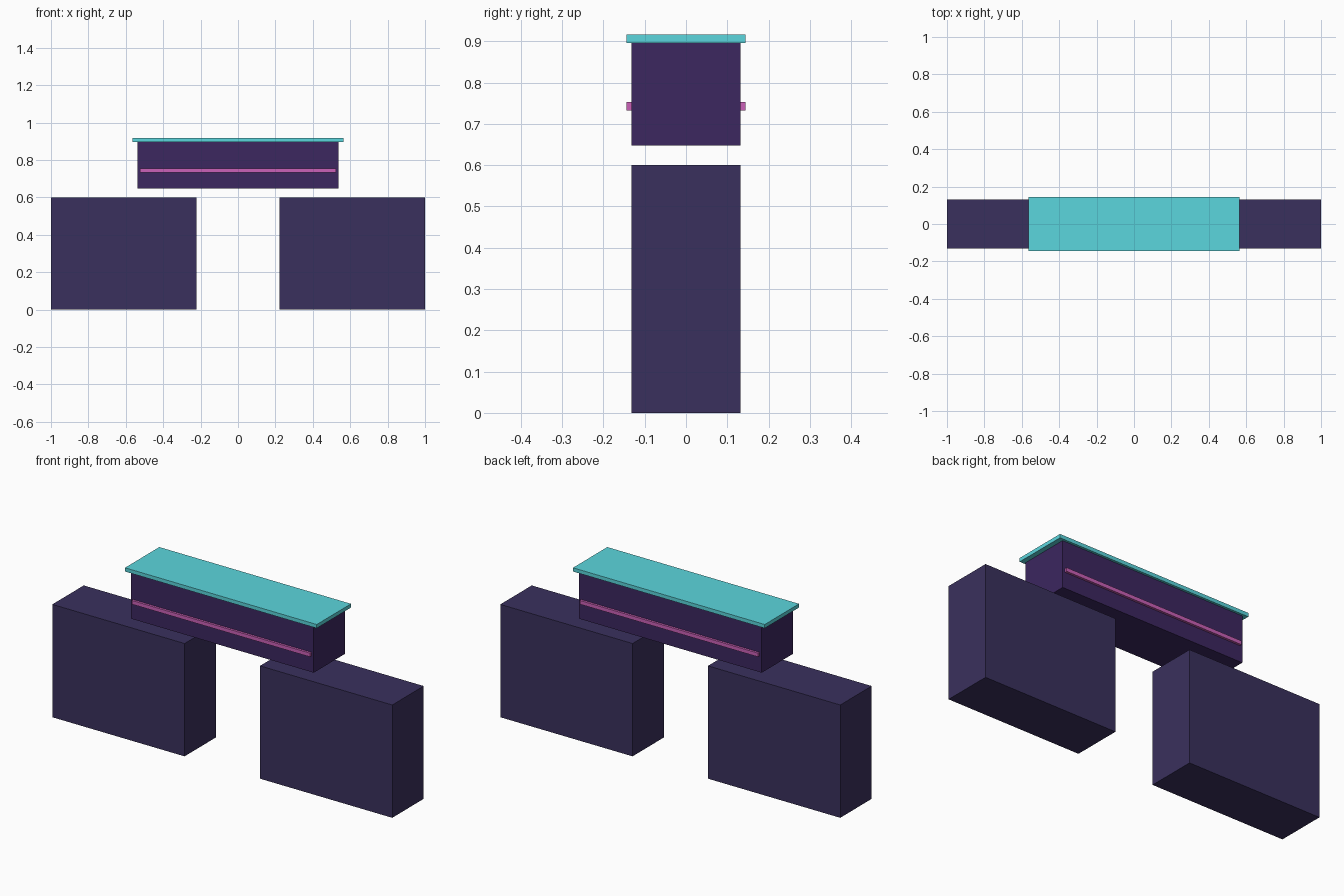
import bpy

if "Cube" in bpy.data.objects:
    bpy.data.objects.remove(bpy.data.objects["Cube"])


def material(name, color):
    m = bpy.data.materials.new(name)
    m.diffuse_color = color
    m.use_nodes = True
    m.node_tree.nodes["Principled BSDF"].inputs["Base Color"].default_value = m.diffuse_color
    return m


def box(name, x, y, z, mat):
    """Box from (min, max) ranges along each axis."""
    center = [(a + b) / 2 for a, b in (x, y, z)]
    bpy.ops.mesh.primitive_cube_add(size=1, location=center)
    ob = bpy.context.object
    ob.name = name
    ob.scale = [b - a for a, b in (x, y, z)]
    bpy.ops.object.transform_apply(location=False, rotation=False, scale=True)
    ob.data.materials.append(mat)
    return ob


indigo = material("indigo", (0.042, 0.030, 0.110, 1.0))
purple = material("purple", (0.045, 0.020, 0.117, 0.9))
cyan = material("cyan", (0.105, 0.672, 0.723, 0.9))
pink = material("pink", (0.60, 0.12, 0.48, 0.9))

DEPTH = 0.132   # half depth of the blocks
TRIM = 0.144    # half depth of cap and strips

# Two base blocks with a gap between them
box("left_block", (-1.0, -0.222), (-DEPTH, DEPTH), (0, 0.6), indigo)
box("right_block", (0.222, 1.0), (-DEPTH, DEPTH), (0, 0.6), indigo)

# Floating upper block and its overhanging cap
box("upper_block", (-0.538, 0.538), (-DEPTH, DEPTH), (0.648, 0.896), purple)
box("top_cap", (-0.564, 0.564), (-TRIM, TRIM), (0.896, 0.916), cyan)

# Raised strips on front and back of the upper block
box("front_strip", (-0.524, 0.524), (-TRIM, -DEPTH), (0.733, 0.753), pink)
box("back_strip", (-0.524, 0.524), (DEPTH, TRIM), (0.733, 0.753), pink)
